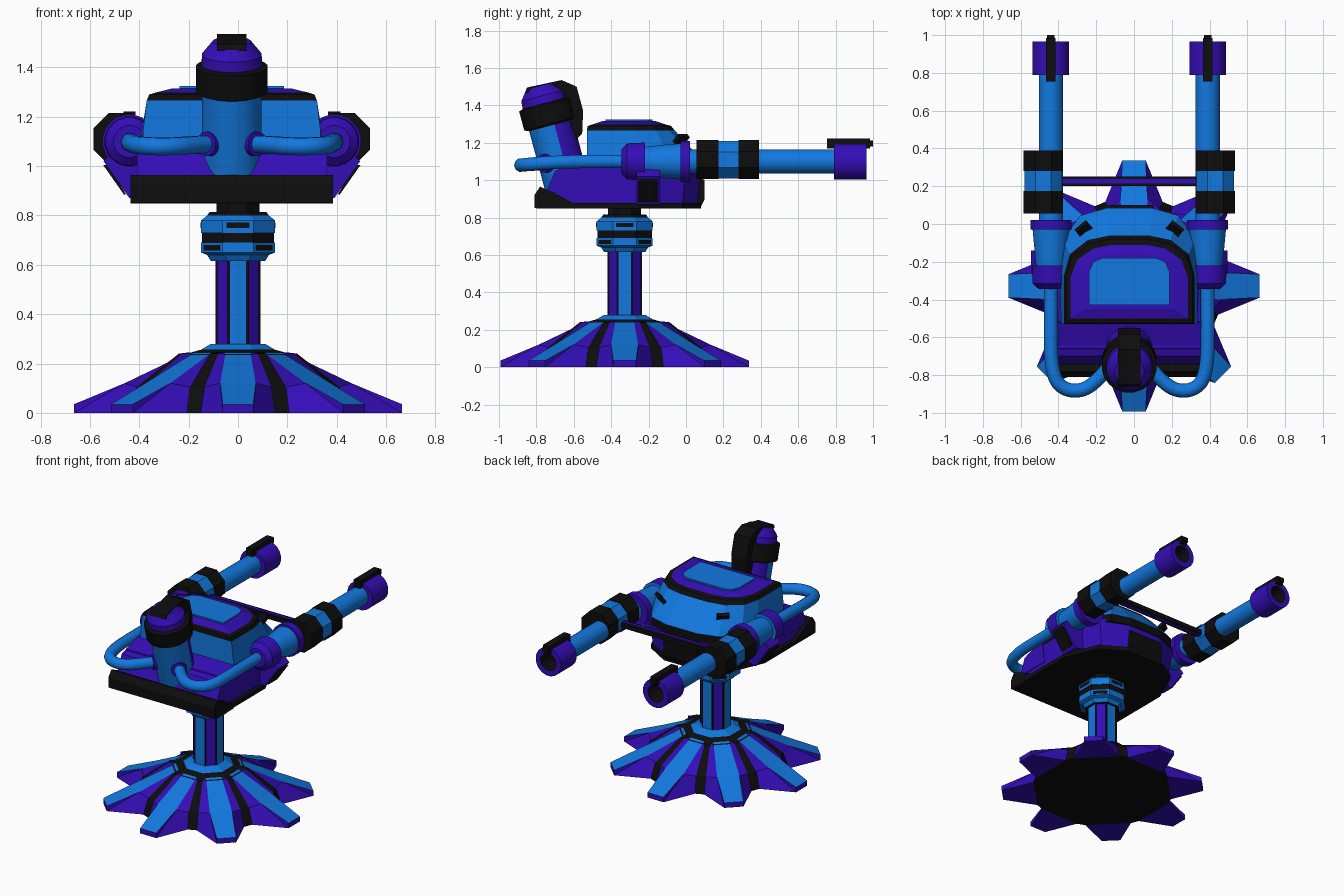
import bpy, bmesh
from math import sin, cos, pi, radians
from mathutils import Vector, Matrix

if "Cube" in bpy.data.objects:
    bpy.data.objects.remove(bpy.data.objects["Cube"])

CX, CY = -0.025, -0.328          # turret centre line, pedestal centre
COL = {'b': (0.006, 0.19, 0.74, 1), 'p': (0.034, 0.004, 0.47, 1), 'k': (0.004, 0.004, 0.004, 1)}
MATS = {}
for key, label in (('b', 'blue'), ('p', 'purple'), ('k', 'black')):
    MATS[key] = bpy.data.materials.new(label)
    MATS[key].diffuse_color = COL[key]
ORDER = 'bpk'


def make(name, verts, faces, cols, smooth=False):
    me = bpy.data.meshes.new(name)
    me.from_pydata([tuple(v) for v in verts], [], faces)
    for k in ORDER:
        me.materials.append(MATS[k])
    for p, c in zip(me.polygons, cols):
        p.material_index = ORDER.index(c)
    bm = bmesh.new()
    bm.from_mesh(me)
    bmesh.ops.remove_doubles(bm, verts=bm.verts, dist=1e-5)
    bmesh.ops.recalc_face_normals(bm, faces=bm.faces)
    bm.to_mesh(me)
    bm.free()
    ob = bpy.data.objects.new(name, me)
    bpy.context.collection.objects.link(ob)
    if smooth:
        bpy.ops.object.select_all(action='DESELECT')
        ob.select_set(True)
        bpy.context.view_layer.objects.active = ob
        bpy.ops.object.shade_smooth_by_angle(angle=radians(30))
    return ob


def loft(name, rings, cols, smooth=False):
    """cols: start cap, one per band, end cap (a single letter colours all)"""
    n = len(rings[0])
    if len(cols) == 1:
        cols = cols * (len(rings) + 1)
    verts = [v for r in rings for v in r]
    faces, fc = [tuple(range(n))], [cols[0]]
    for j in range(len(rings) - 1):
        for i in range(n):
            k = (i + 1) % n
            faces.append((j*n + i, j*n + k, (j+1)*n + k, (j+1)*n + i))
            fc.append(cols[j + 1])
    faces.append(tuple(range((len(rings) - 1) * n, len(rings) * n)))
    return make(name, verts, faces, fc + [cols[-1]], smooth)


def lathe(name, profile, cols, origin, axis=(0, 0, 1), n=20):
    q = Vector((0, 0, 1)).rotation_difference(Vector(axis))
    f = 1 / cos(pi / n) if n == 8 else 1
    rings = [[Vector(origin) + q @ Vector((r*f*cos((i+.5)*2*pi/n), r*f*sin((i+.5)*2*pi/n), t))
              for i in range(n)] for r, t in profile]
    return loft(name, rings, cols, n > 8)


def prism_x(name, yz, x0, x1, col):
    return loft(name, [[(x, y, z) for y, z in yz] for x in (x0, x1)], col)


def prism_y(name, xz, y0, y1, col):
    return loft(name, [[(x, y, z) for x, z in xz] for y in (y0, y1)], col)


def plan(half, z):
    return [(CX + x, y, z) for x, y in half] + [(CX - x, y, z) for x, y in reversed(half)]


def block(name, x, y, z, col):
    return prism_x(name, [(y[0], z[0]), (y[1], z[0]), (y[1], z[1]), (y[0], z[1])], x[0], x[1], col)


def slab(name, mat, hx, hy, hz, col):
    """box placed by a matrix"""
    rings = [[mat @ Vector((a*hx, b*hy, c*hz)) for a, b in ((-1, -1), (1, -1), (1, 1), (-1, 1))] for c in (-1, 1)]
    return loft(name, rings, col)


# star foot: eight ridged legs with black valleys between
half = [(.2, .05, .245), (.46, .072, .12), (.665, .062, .035), (.665, .062, 0),
        (.24, .08, .24), (.41, .135, .105), (.445, .152, 0)]
verts, faces, cols = [], [], []
for i in range(8):
    rot = Matrix.Rotation(i * pi / 4, 3, 'Z')
    for s in (1, -1):
        verts += [rot @ Vector((u, s*v, z)) + Vector((0, CY, 0)) for u, v, z in half]
    a, b, c = i * 14, i * 14 + 7, ((i + 1) % 8) * 14 + 7
    faces += [(a, a+1, b+1, b), (a+1, a+2, b+2, b+1), (a+2, a+3, b+3, b+2)]
    cols += list('bbp')
    for o in (a, b):
        faces += [(o, o+1, o+5, o+4), (o+1, o+2, o+3), (o+1, o+3, o+6, o+5)]
        cols += list('ppp')
    faces += [(a+4, a+5, c+5, c+4), (a+5, a+6, c+6, c+5), (a+3, a+6, b+6, b+3)]
    cols += list('kkp')
faces += [tuple(o for i in range(8) for o in (i*14 + 13, i*14 + 6)),
          tuple(o for i in range(8) for o in (i*14 + 11, i*14 + 7, i*14, i*14 + 4))]
make('star_foot', verts, faces, cols + ['k', 'k'])
P = (0, CY, 0)
lathe('foot_collar', [(.225, .235), (.165, .252), (.15, .256), (.11, .28)], 'kkkbb', P, n=8)

# column with blue inlays, swivel drum with slots, neck
lathe('column', [(.089, .26), (.089, .64)], 'p', P, n=8)
for i in range(4):
    rot = Matrix.Translation(P) @ Matrix.Rotation(i * pi / 2, 4, 'Z')
    slab('column_groove', rot @ Matrix.Translation((.06, 0, .45)), .0305, .042, .19, 'k')
    slab('column_inlay', rot @ Matrix.Translation((.06, 0, .45)), .032, .033, .19, 'b')
lathe('swivel_drum', [(.11, .615), (.125, .64), (.15, .65), (.15, .69), (.145, .69), (.145, .73), (.15, .73),
                      (.15, .78), (.125, .80), (.115, .815)], 'kbbbkkkbbkk', P, n=8)
for i in range(8):
    rot = Matrix.Translation(P) @ Matrix.Rotation(i * pi / 4, 4, 'Z')
    z = .76 if i % 2 == 0 else .67
    slab('drum_slot', rot @ Matrix.Translation((.147, 0, z)), .005, .047, .011, 'k')
lathe('neck', [(.088, .8), (.088, .86)], 'k', P, n=8)

# hull: floor plate, rear lip, purple body, deck and nose
floor = [(.41, -.8), (.41, -.25), (.31, -.02), (.14, .08)]
loft('floor_plate', [plan(floor, .848), plan(floor, .878)], 'k')
prism_x('rear_lip', [(-.81, .85), (-.81, .92), (-.78, .965), (-.7, .93), (-.6, .875), (-.6, .85)], CX-.41, CX+.41, 'k')
loft('hull_body', [plan([(.38, -.7), (.38, -.25), (.29, -.02), (.13, .06)], .87),
                   plan([(.375, -.66), (.385, -.25), (.32, 0), (.13, .08)], 1.07)], 'p')
prism_x('rear_deck', [(-.75, .93), (-.7, 1.05), (-.52, 1.11), (-.5, .93)], CX-.385, CX+.385, 'p')
prism_x('nose_block', [(.02, .86), (.08, .86), (.1, .9), (.1, 1.0), (.02, 1.04)], CX-.13, CX+.13, 'k')

# cabin shell with black rims and raised roof panel
low = [(.36, -.53), (.37, -.25), (.35, -.08), (.26, .045), (.12, .085)]
mid = [(.36, -.53), (.365, -.25), (.34, -.1), (.25, .02), (.12, .055)]
top = [(.345, -.53), (.345, -.27), (.315, -.16), (.22, -.085), (.1, -.06)]
rim = [(.335, -.525), (.335, -.27), (.30, -.17), (.21, -.105), (.1, -.08)]
inn = [(.31, -.5), (.31, -.28), (.275, -.19), (.19, -.13), (.09, -.11)]
roof = [(.24, -.45), (.235, -.27), (.20, -.19), (.14, -.165), (.08, -.16)]
loft('cabin', [plan(low, 1.05), plan(low, 1.105), plan(mid, 1.14), plan(top, 1.265), plan(rim, 1.29),
               plan(inn, 1.298), plan(roof, 1.315)], 'kkbbkkpp')
pan = [(.212, -.43), (.212, -.25), (.19, -.2), (.14, -.18)]
loft('roof_panel', [plan(pan, 1.30), plan(pan, 1.324)], 'b')
for s in (1, -1):
    # slanted front window
    m = Matrix.Translation((CX + s*.235, -.035, 1.205)) @ Matrix.Rotation(-s*.69, 4, 'Z') @ Matrix.Rotation(-.76, 4, 'X')
    slab('cabin_window', m, .04, .012, .045, 'k')

# leaning rear tower, with a purple back
T, AX = Vector((CX, -.63, .95)), Vector((0, -.259, .966))
tower = lathe('tower', [(.122, -.03), (.122, .4)], 'b', T, AX)
for p in tower.data.polygons:
    if p.normal.y > .25:
        p.material_index = 1
lathe('tower_band', [(.12, .355), (.147, .365), (.147, .47), (.125, .478)], 'k', T, AX)
lathe('tower_cap', [(.125, .47), (.122, .52), (.078, .575)], 'p', T, AX)
prism_x('tower_crest', [(-.86, 1.47), (-.85, 1.495), (-.665, 1.535), (-.585, 1.5), (-.55, 1.37), (-.555, 1.25),
                        (-.585, 1.22), (-.62, 1.3), (-.66, 1.45)], CX-.06, CX+.06, 'k')

# twin guns and their fittings
for s in (1, -1):
    gx, gz = CX + s*.415, 1.1
    O, Y = (gx, 0, gz), (0, 1, 0)
    lathe('gun_barrel', [(.065, -.02), (.065, .82)], 'b', O, Y)
    lathe('gun_breech', [(.065, -.345), (.098, -.315), (.102, -.22), (.08, -.22), (.098, -.03), (.11, -.03),
                         (.11, .022), (.07, .022)], 'pppbbpppp', O, Y)
    lathe('muzzle', [(.066, .79), (.098, .79), (.098, .965), (.06, .965), (.055, .85)], 'ppppkk', O, Y)
    block('sight_rail', (gx-.025, gx+.025), (.755, .985), (1.17, 1.222), 'k')
    block('sight_tip', (gx-.02, gx+.02), (.98, 1.0), (1.18, 1.212), 'k')
    C = (CX + s*.455, 0, 1.11)
    lathe('clamp', [(.105, .055), (.105, .175), (.1, .175), (.1, .28), (.105, .28), (.105, .39)], 'kkkbkkk', C, Y, 8)

    # side bracket with dark inset
    prism_y('side_bracket', [(CX + s*x, z) for x, z in ((.35, .885), (.415, .87), (.52, 1.02), (.46, 1.08), (.35, 1.05))],
            -.265, -.14, 'p')
    prism_y('bracket_inset', [(CX + s*x, z) for x, z in ((.43, .887), (.436, .883), (.521, 1.004), (.5, 1.005))],
            -.253, -.152, 'k')

    # feed pipe from breech round to tower
    path = [(.415, -.33, 1.1), (.415, -.55, 1.1), (.415, -.72, 1.095), (.39, -.84, 1.085), (.32, -.885, 1.08),
            (.24, -.88, 1.08), (.17, -.83, 1.085), (.08, -.73, 1.09)]
    cu = bpy.data.curves.new('feed_pipe', 'CURVE')
    cu.dimensions, cu.bevel_depth, cu.bevel_resolution, cu.use_fill_caps = '3D', .037, 3, True
    cu.resolution_u = 4
    sp = cu.splines.new('NURBS')
    sp.points.add(len(path) - 1)
    for pt, (x, y, z) in zip(sp.points, path):
        pt.co = (CX + s*x, y, z, 1)
    sp.order_u, sp.use_endpoint_u = 3, True
    cu.materials.append(MATS['b'])
    bpy.context.collection.objects.link(bpy.data.objects.new('feed_pipe', cu))
    lathe('pipe_collar', [(.05, 0), (.05, .07)], 'p', (CX + s*.06, -.71, 1.09), Vector((s*.64, -.77, 0)))

# cross brace between the guns
block('cross_brace', (CX-.37, CX+.37), (.2, .252), (1.085, 1.115), 'k')
block('brace_stripe', (CX-.37, CX+.37), (.215, .237), (1.08, 1.12), 'p')

for m in bpy.data.materials:
    if m.users and not m.is_grease_pencil:
        m.use_nodes = True
        m.node_tree.nodes["Principled BSDF"].inputs["Base Color"].default_value = m.diffuse_color
